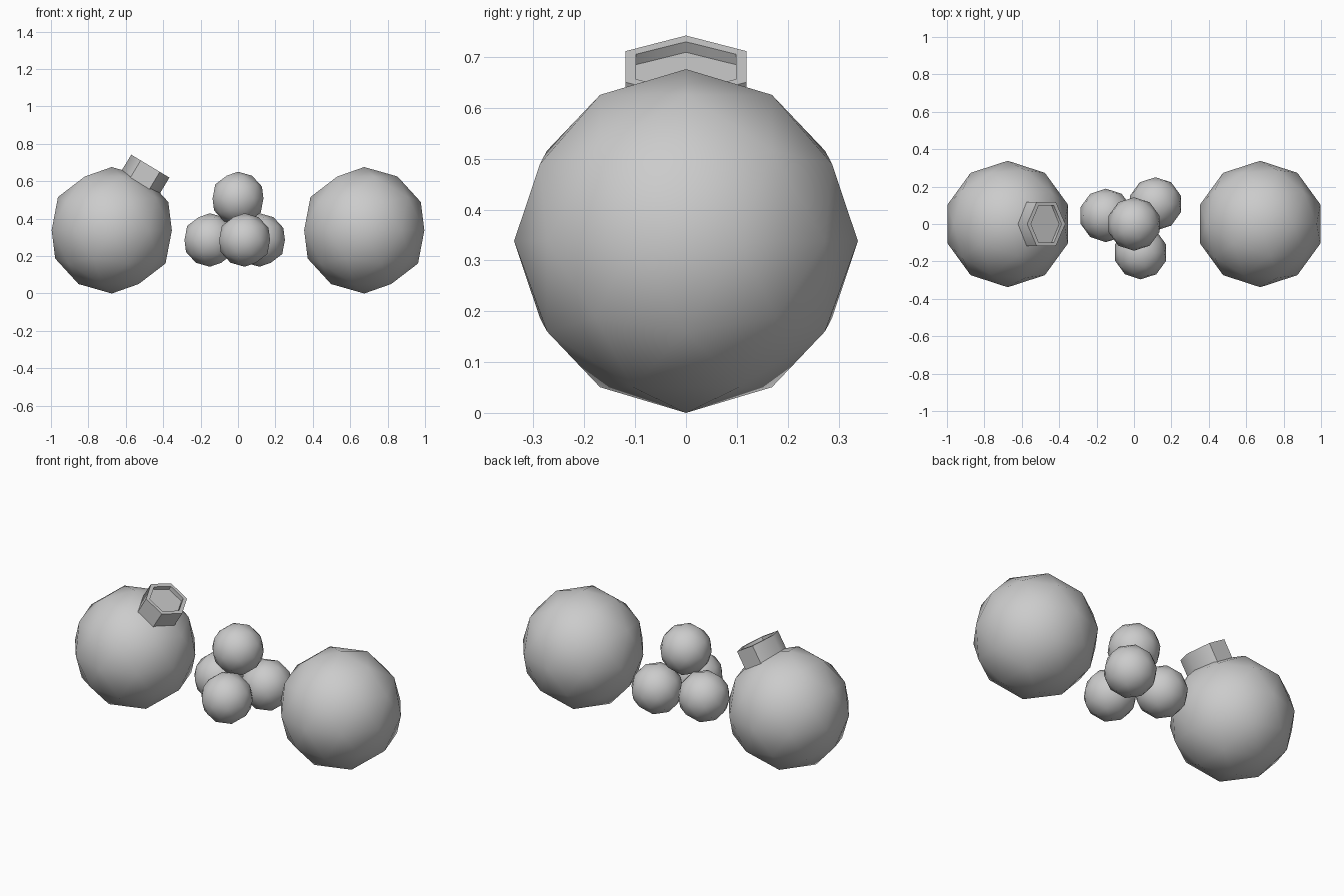
import bpy, bmesh
from math import radians, cos, sin
from mathutils import Matrix

if "Cube" in bpy.data.objects:
    bpy.data.objects.remove(bpy.data.objects["Cube"])

def finish(name, bm, mat, angle=None):
    bm.normal_update()
    me = bpy.data.meshes.new(name)
    bm.to_mesh(me)
    bm.free()
    ob = bpy.data.objects.new(name, me)
    ob.matrix_world = mat
    bpy.context.collection.objects.link(ob)
    bpy.ops.object.select_all(action='DESELECT')
    ob.select_set(True)
    bpy.context.view_layer.objects.active = ob
    if angle is None:
        bpy.ops.object.shade_smooth()
    else:
        bpy.ops.object.shade_smooth_by_angle(angle=radians(angle))
    return ob

def ball(name, loc, r):
    bm = bmesh.new()
    bmesh.ops.create_icosphere(bm, subdivisions=2, radius=r)
    return finish(name, bm, Matrix.Translation(loc))

# Two large balls
R = 0.338
for name, x in (("left_ball", -0.675), ("right_ball", 0.675)):
    ball(name, (x, 0, R), R)

# Cluster of four small balls in a tetrahedron
r = 0.143
ball("cluster_ball_top", (0, 0, 0.508), r)
for i in range(3):
    a = radians(43 + 120 * i)
    ball(f"cluster_ball_{i + 1}", (0.157 * cos(a), 0.157 * sin(a), 0.286), r)

# Tilted hexagonal collar with a shallow recess
bm = bmesh.new()
def ring(rx, ry, z):
    return [bm.verts.new((rx * cos(radians(60 * i)), ry * sin(radians(60 * i)), z))
            for i in range(6)]
rings = [ring(0.119, 0.137, 0.24), ring(0.119, 0.137, 0.4),
         ring(0.095, 0.114, 0.4), ring(0.095, 0.114, 0.376)]
for a, b in zip(rings, rings[1:]):
    for i in range(6):
        j = (i + 1) % 6
        bm.faces.new((a[i], a[j], b[j], b[i]))
bm.faces.new(rings[-1])
bm.faces.new(rings[0][::-1])
finish("collar", bm, Matrix.Translation((-0.675, 0, R)) @ Matrix.Rotation(radians(31), 4, 'Y'), 61)
